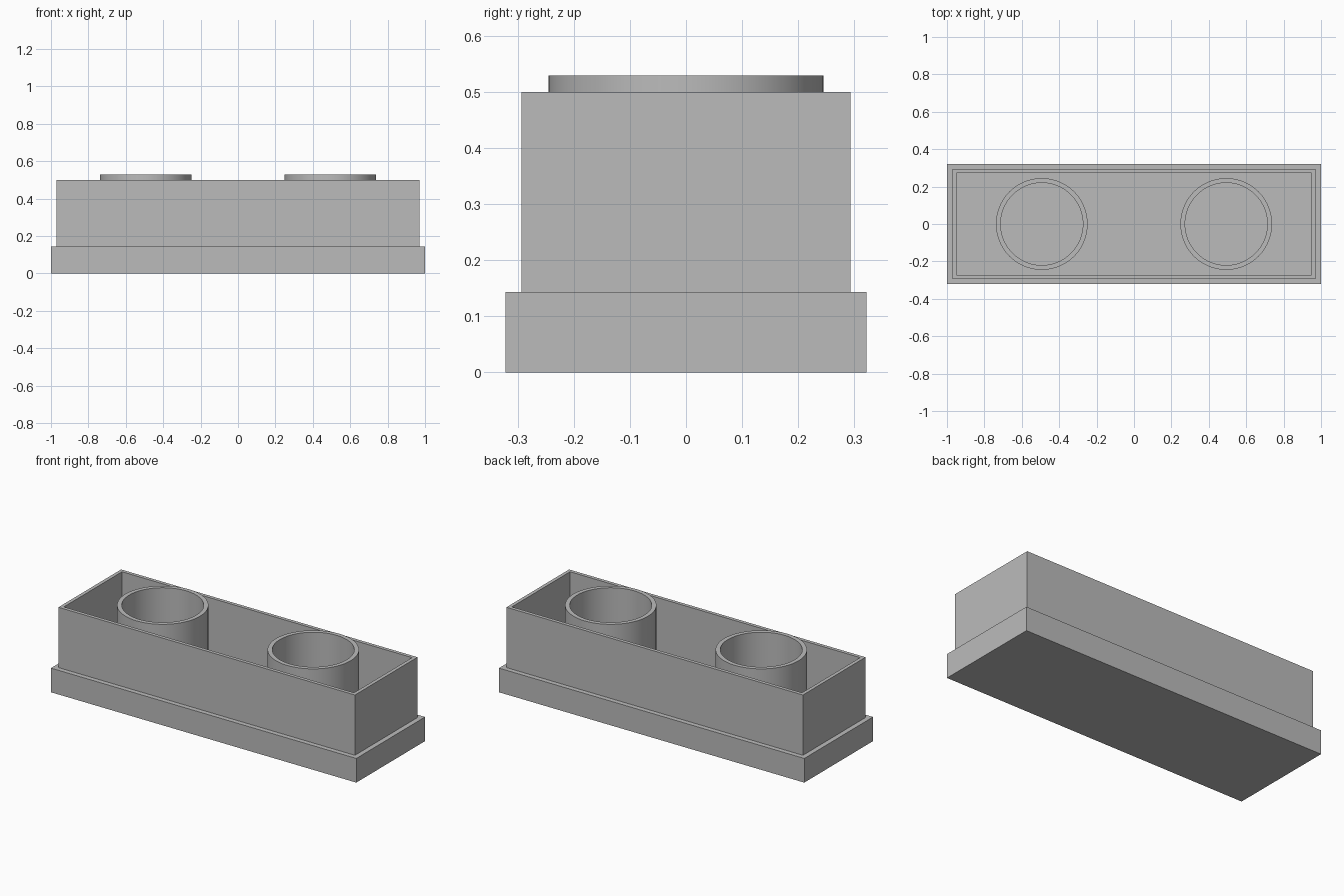
import bpy
import bmesh
from mathutils import Matrix

cube = bpy.data.objects.get("Cube")
if cube:
    bpy.data.objects.remove(cube, do_unlink=True)

grey = bpy.data.materials.new("plain grey")
grey.use_nodes = True
colour = (0.5, 0.5, 0.5, 1)
grey.diffuse_color = colour
grey.node_tree.nodes["Principled BSDF"].inputs["Base Color"].default_value = colour

BASE_TOP = 0.143
WALL_TOP = 0.5
TUBE_TOP = 0.529


def add_object(name, bm):
    bmesh.ops.recalc_face_normals(bm, faces=bm.faces)
    mesh = bpy.data.meshes.new(name)
    bm.to_mesh(mesh)
    bm.free()
    mesh.materials.append(grey)
    obj = bpy.data.objects.new(name, mesh)
    bpy.context.collection.objects.link(obj)
    return obj


def rectangle(hx, hy):
    return [(-hx, -hy), (hx, -hy), (hx, hy), (-hx, hy)]


def ring_wall(name, outer, inner, z0, z1):
    """Upright hollow wall between two matching outlines."""
    bm = bmesh.new()
    loops = [[bm.verts.new((x, y, z)) for x, y in outline]
             for outline, z in ((outer, z0), (outer, z1), (inner, z1), (inner, z0))]
    count = len(outer)
    for k in range(4):
        a, b = loops[k], loops[(k + 1) % 4]
        for i in range(count):
            j = (i + 1) % count
            bm.faces.new((a[i], a[j], b[j], b[i]))
    return add_object(name, bm)


def circle(radius, cx, sides=96):
    bm = bmesh.new()
    made = bmesh.ops.create_circle(bm, segments=sides, radius=radius)
    points = [(v.co.x + cx, v.co.y) for v in made["verts"]]
    bm.free()
    return points


# Solid base slab, which is also the floor of the box
bm = bmesh.new()
size = Matrix.Diagonal((2, 0.643, BASE_TOP, 1))
bmesh.ops.create_cube(bm, size=1, matrix=Matrix.Translation((0, 0, BASE_TOP / 2)) @ size)
add_object("base", bm)

# Thin box wall, set in from the base edge
ring_wall("box_wall", rectangle(0.971, 0.293), rectangle(0.95, 0.272), BASE_TOP, WALL_TOP)

# Two round tubes standing slightly above the wall
for name, cx in (("right_tube", -0.493), ("left_tube", 0.493)):
    tube = ring_wall(name, circle(0.245, cx), circle(0.22, cx), BASE_TOP, TUBE_TOP)
    bpy.ops.object.select_all(action='DESELECT')
    tube.select_set(True)
    bpy.context.view_layer.objects.active = tube
    bpy.ops.object.shade_smooth_by_angle()
